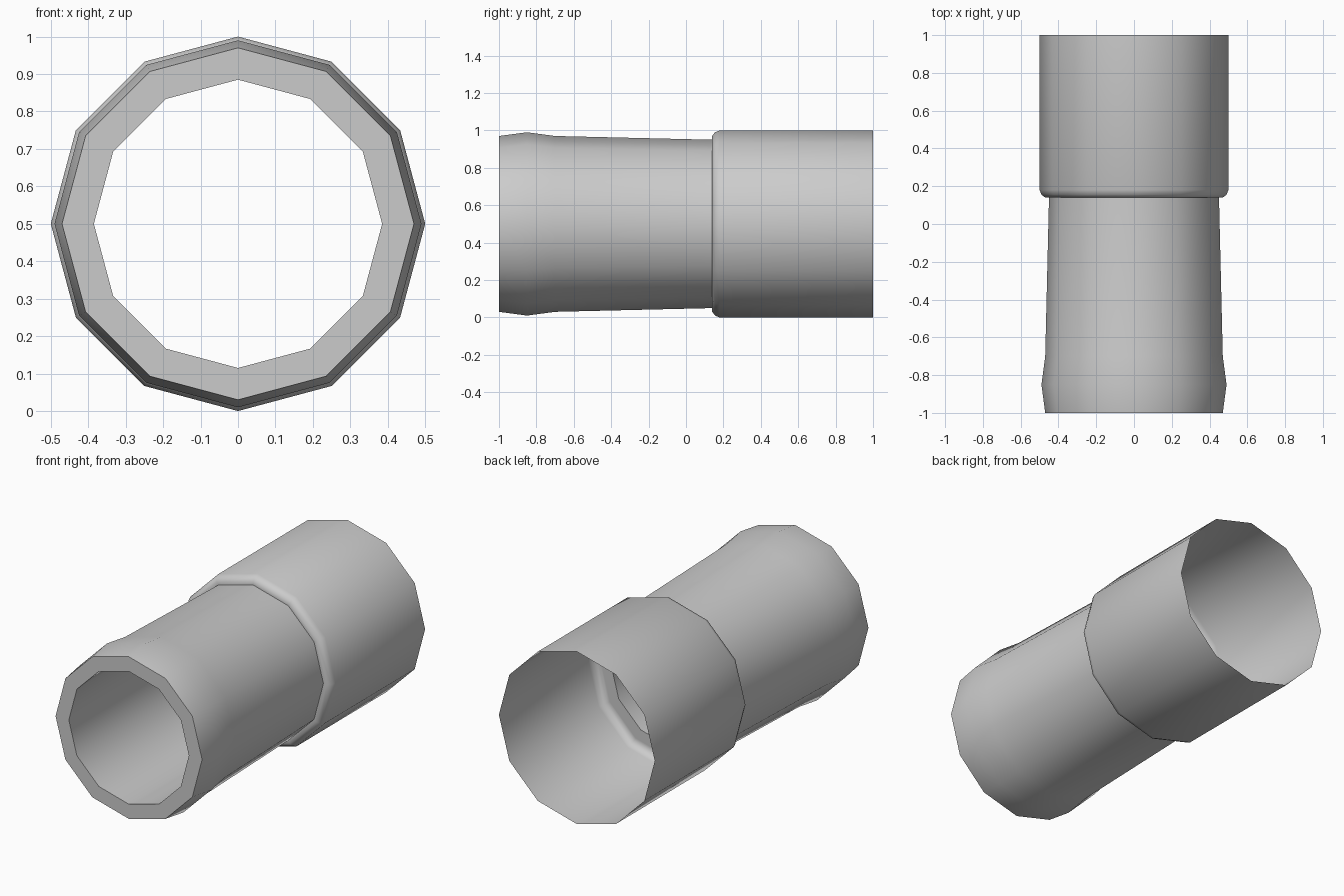
import bpy, bmesh, math

if "Cube" in bpy.data.objects:
    bpy.data.objects.remove(bpy.data.objects["Cube"])

SIDES = 12

def lathe_y(name, profile, cz=0.5):
    """Spin an open (radius, y) profile around a lengthwise axis at height cz."""
    bm = bmesh.new()
    rings = []
    for r, y in profile:
        rings.append([bm.verts.new((r * math.cos(2 * math.pi * i / SIDES), y,
                                    cz + r * math.sin(2 * math.pi * i / SIDES)))
                      for i in range(SIDES)])
    for a, b in zip(rings, rings[1:]):
        for i in range(SIDES):
            j = (i + 1) % SIDES
            bm.faces.new((a[i], a[j], b[j], b[i]))
    mesh = bpy.data.meshes.new(name)
    bm.to_mesh(mesh)
    bm.free()
    ob = bpy.data.objects.new(name, mesh)
    bpy.context.collection.objects.link(ob)
    bpy.ops.object.select_all(action='DESELECT')
    ob.select_set(True)
    bpy.context.view_layer.objects.active = ob
    bpy.ops.object.shade_smooth_by_angle(angle=math.radians(40))
    return ob

# Thin socket, rounded step, tapered neck, flared lip, thick mouth, inner bore, bore end ring
lathe_y("pipe_sleeve", [
    (0.50, 1.0), (0.50, 0.18), (0.49, 0.155), (0.47, 0.14), (0.45, 0.14),
    (0.47, -0.70), (0.49, -0.85), (0.47, -1.0),
    (0.385, -1.0), (0.385, 0.14), (0.45, 0.14)])
